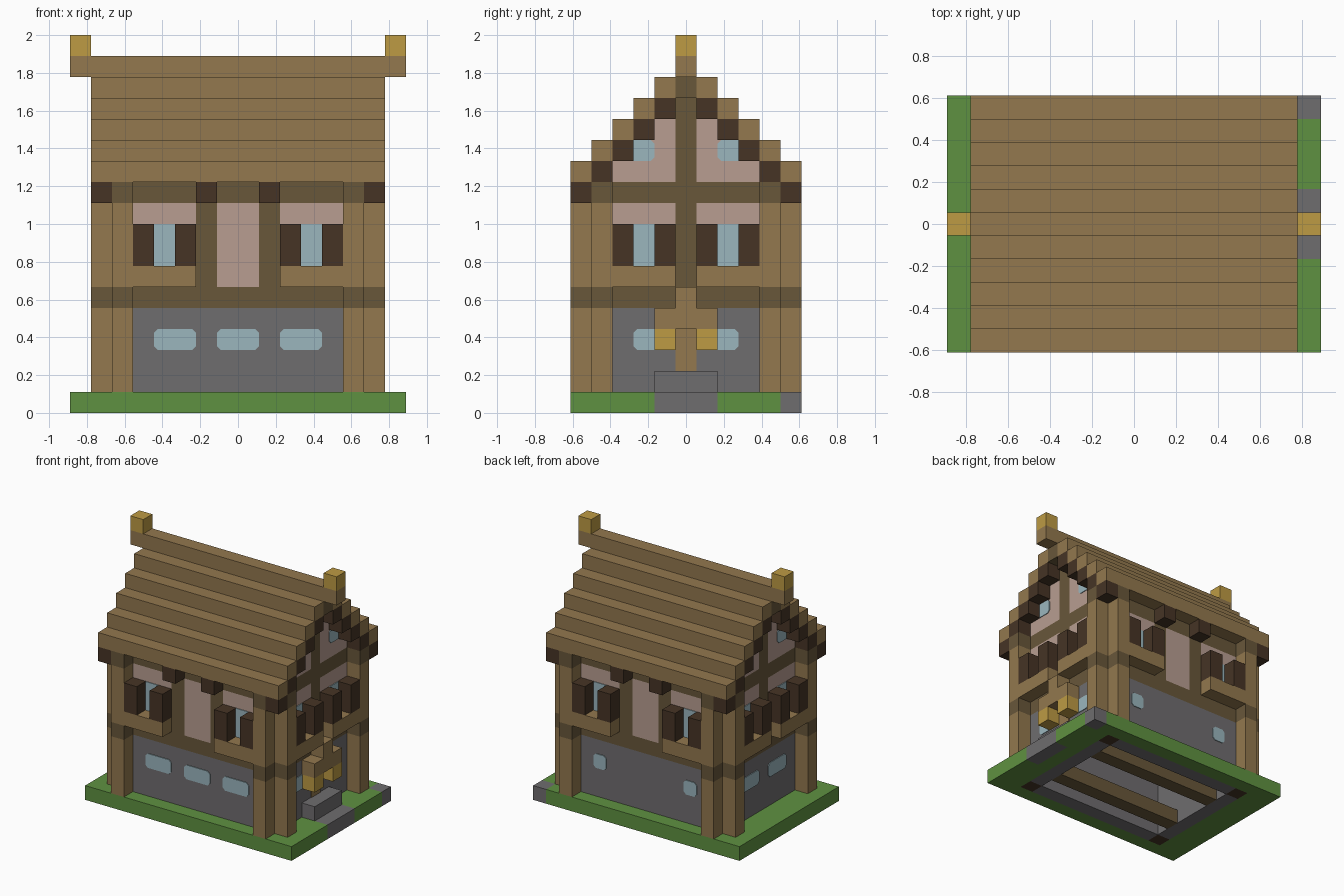
import bpy, bmesh
from mathutils import Vector

if "Cube" in bpy.data.objects:
    bpy.data.objects.remove(bpy.data.objects["Cube"])

U = 1 / 9  # size of one block


def material(name, rgb):
    col = [(c / 255 / 12.92 if c < 11 else ((c / 255 + 0.055) / 1.055) ** 2.4) for c in rgb] + [1]
    m = bpy.data.materials.new(name)
    m.use_nodes = True
    m.diffuse_color = col
    m.node_tree.nodes["Principled BSDF"].inputs["Base Color"].default_value = col
    return m


WOOD = material("light_wood", (147, 120, 78))
BEAM = material("beam_wood", (104, 87, 58))
DARK = material("dark_wood", (70, 52, 37))
STONE = material("grey_stone", (111, 109, 111))
PLASTER = material("pink_plaster", (184, 157, 145))
GLASS = material("pale_glass", (155, 182, 190))
GRASS = material("green_grass", (95, 145, 65))
GOLD = material("gold", (189, 155, 68))


def finish(name, mat, bm):
    mesh = bpy.data.meshes.new(name)
    bmesh.ops.recalc_face_normals(bm, faces=bm.faces)
    bm.to_mesh(mesh)
    bm.free()
    mesh.materials.append(mat)
    obj = bpy.data.objects.new(name, mesh)
    bpy.context.collection.objects.link(obj)


def part(name, mat, boxes, mirror=""):
    """Boxes (x0, x1, y0, y1, z0, z1) in block units, mirrored on the given axes."""
    cells = {tuple(b) for b in boxes}
    if "x" in mirror:
        cells |= {(-b[1], -b[0]) + b[2:] for b in cells}
    if "y" in mirror:
        cells |= {b[:2] + (-b[3], -b[2]) + b[4:] for b in cells}
    bm = bmesh.new()
    for x0, x1, y0, y1, z0, z1 in sorted(cells):
        cube = bmesh.ops.create_cube(bm, size=1)["verts"]
        for v in cube:
            v.co = Vector((x1 if v.co.x > 0 else x0,
                           y1 if v.co.y > 0 else y0,
                           z1 if v.co.z > 0 else z0)) * U
    finish(name, mat, bm)


def panes(name, axis, sides, rects, clip=0.18):
    """Thin glass plates with clipped corners on the long (y) or end (x) walls."""
    bm = bmesh.new()
    for side in sides:
        for a, b, z0, z1 in rects:
            for u0, u1 in ((a, b), (-b, -a)):
                c = clip
                ring = [(u0 + c, z0), (u1 - c, z0), (u1, z0 + c), (u1, z1 - c),
                        (u1 - c, z1), (u0 + c, z1), (u0, z1 - c), (u0, z0 + c)]
                d = (4.5 if axis == "y" else 6) * side
                loops = []
                for off in (0, 0.05 * side):
                    loops.append([bm.verts.new(Vector((u, d + off, z) if axis == "y"
                                                      else (d + off, u, z)) * U) for u, z in ring])
                bm.faces.new(loops[1])
                for k in range(8):
                    n = (k + 1) % 8
                    bm.faces.new((loops[0][k], loops[0][n], loops[1][n], loops[1][k]))
    finish(name, GLASS, bm)


# Ground, path and foundation
part("lawn_long_edges", GRASS, [(-8, 7, 4.5, 5.5, 0, 1), (-8, 8, -5.5, -4.5, 0, 1)])
part("lawn_ends", GRASS, [(-8, -6, -4.5, 4.5, 0, 1), (6, 7, -4.5, 4.5, 0, 1),
                          (7, 8, -4.5, -1.5, 0, 1), (7, 8, 1.5, 4.5, 0, 1)])
part("path", STONE, [(7, 8, -1.5, 1.5, 0, 1), (7, 8, 4.5, 5.5, 0, 1)])
part("door_step", STONE, [(6, 7, -1.5, 1.5, 1, 2)])
part("foundation", STONE, [(-5, 5, 3.5, 4.5, 0, 1), (5, 6, -3.5, 3.5, 0, 1)], "xy")
part("floor_joists", BEAM, [(-5, 5, 1.5, 2.5, 0, 1)], "y")
part("upper_floor", WOOD, [(-5, 5, -3.5, 3.5, 5, 6)])

# Corner posts with darker bands at each storey
corner = [(5, 6, 3.5, 4.5), (5, 6, 4.5, 5.5), (6, 7, 3.5, 4.5)]
part("corner_posts", WOOD, [c + z for c in corner for z in ((1, 5), (6, 10))], "xy")
part("corner_post_bands", BEAM, [c + z for c in corner for z in ((5, 6), (10, 11))], "xy")
part("corner_footings", DARK, [corner[0] + (0, 1)], "xy")

# Lower walls
part("stone_walls", STONE, [(-5, 5, 3.5, 4.5, 1, 5), (5, 6, -3.5, 3.5, 1, 5)], "xy")
panes("front_lower_windows", "y", [-1], [(2, 4, 3, 4)])
panes("front_middle_window", "y", [-1], [(-1, 1, 3, 4)])
panes("back_lower_windows", "y", [1], [(3, 4, 3, 4)])
panes("end_lower_windows", "x", [-1, 1], [(0.5, 2.5, 3, 4)])

# Timber frame and plaster of the upper storey
part("wall_beams", BEAM, [w + z for w in ((-5, 5, 3.5, 4.5), (5, 6, -3.5, 3.5))
                          for z in ((5, 6), (10, 11))], "xy")
part("wall_posts", BEAM, [(1, 2, 3.5, 4.5, 6, 10), (5, 6, -0.5, 0.5, 6, 10),
                          (5, 6, -0.5, 0.5, 11, 15)], "xy")
part("plaster_walls", PLASTER, [(-1, 1, 3.5, 4.5, 6, 10), (2, 5, 3.5, 4.5, 6, 10),
                                (5, 6, 0.5, 3.5, 6, 10)], "xy")
part("gable_plaster", PLASTER, [(5, 6, 0.5, 4.5 - k, 11 + k, 12 + k) for k in range(4)], "xy")

# Upper windows, sills and shutters
panes("long_upper_windows", "y", [-1, 1], [(3, 4, 7, 9)], 0.02)
panes("end_upper_windows", "x", [-1, 1], [(1.5, 2.5, 7, 9)], 0.02)
panes("gable_windows", "x", [-1, 1], [(1.5, 2.8, 12, 13)])
part("window_sills", WOOD, [(2, 5, 4.5, 5.5, 6, 7), (6, 7, 0.5, 3.5, 6, 7)], "xy")
part("shutters", DARK, [(2, 3, 4.5, 5.5, 7, 9), (4, 5, 4.5, 5.5, 7, 9),
                        (6, 7, 0.5, 1.5, 7, 9), (6, 7, 2.5, 3.5, 7, 9)], "xy")

# Door and porch
part("door", WOOD, [(6, 6.05, -0.5, 0.5, 1, 4)])
part("porch_canopy", WOOD, [(6, 7, -1.5, 1.5, 4, 5), (6, 7, -0.5, 0.5, 5, 6)])
part("porch_lanterns", GOLD, [(6, 7, 0.5, 1.5, 3, 4)], "y")

# Stepped roof with its ridge and brackets
part("roof_steps", WOOD, [(-7, 7, 4.5 - k, 5.5 - k, 11 + k, 12 + k) for k in range(5)], "y")
part("ridge_log", BEAM, [(-7, 7, -0.5, 0.5, 15, 16)])
part("ridge_beam", WOOD, [(-8, 8, -0.5, 0.5, 16, 17)])
part("ridge_finials", GOLD, [(7, 8, -0.5, 0.5, 17, 18)], "x")
part("eave_brackets", DARK, [(6, 7, 4.5, 5.5, 10, 11), (1, 2, 4.5, 5.5, 10, 11)], "xy")
part("gable_brackets", DARK, [(6, 7, 3.5 - k, 4.5 - k, 11 + k, 12 + k) for k in range(4)], "xy")

# Simple furniture inside
part("lamps", GOLD, [(3, 4, 2.5, 3.5, 1, 2), (-1, 0, -0.5, 0.5, 4, 5)])
part("table", WOOD, [(0, 2, 2.5, 3.5, 1, 2)])
part("stove", STONE, [(-5, -4, 2.5, 3.5, 1, 3)])
